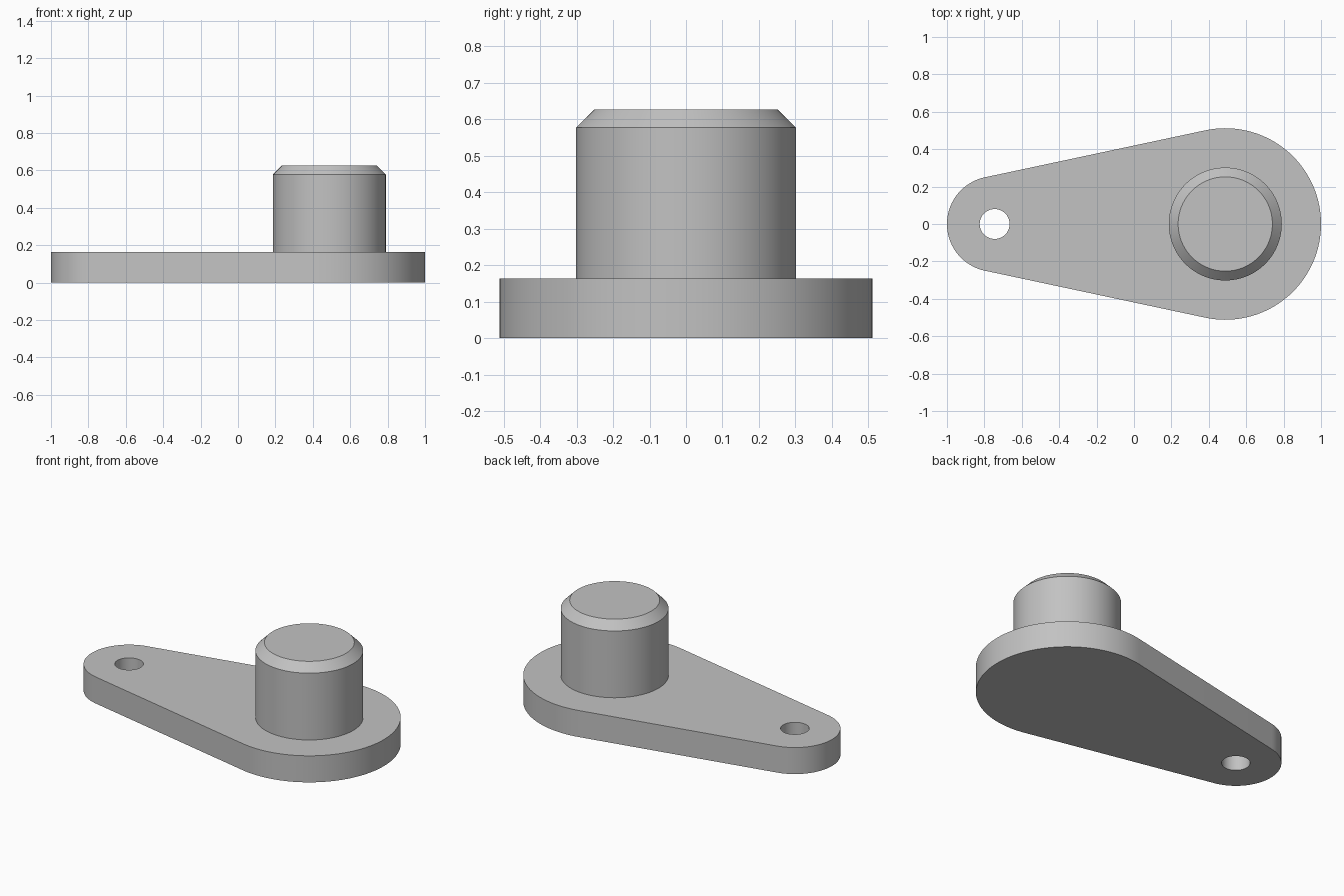
import bpy
import bmesh
from math import acos, cos, sin, pi, radians

if "Cube" in bpy.data.objects:
    bpy.data.objects.remove(bpy.data.objects["Cube"])

PLATE_TOP = 0.164
BIG_X, BIG_R = 0.488, 0.512
SMALL_X, SMALL_R = -0.745, 0.255
HOLE_R = 0.08
PIN_R, PIN_TOP, CHAMFER = 0.302, 0.627, 0.05

grey = bpy.data.materials.new("plain grey")
grey.use_nodes = True
grey.diffuse_color = (0.54, 0.54, 0.54, 1)
grey.node_tree.nodes["Principled BSDF"].inputs["Base Color"].default_value = grey.diffuse_color


def arc(cx, radius, start, end, steps):
    """Points along an arc centred on the x axis."""
    angles = [start + (end - start) * i / steps for i in range(steps + 1)]
    return [(cx + radius * cos(a), radius * sin(a)) for a in angles]


def prism(name, outline, z0, z1):
    """Extrude a closed outline from z0 up to z1."""
    bm = bmesh.new()
    base = bm.faces.new([bm.verts.new((x, y, z0)) for x, y in outline])
    top = bmesh.ops.extrude_face_region(bm, geom=[base], use_keep_orig=True)
    verts = [v for v in top["geom"] if isinstance(v, bmesh.types.BMVert)]
    bmesh.ops.translate(bm, verts=verts, vec=(0, 0, z1 - z0))
    bmesh.ops.recalc_face_normals(bm, faces=bm.faces)
    mesh = bpy.data.meshes.new(name)
    bm.to_mesh(mesh)
    bm.free()
    mesh.materials.append(grey)
    obj = bpy.data.objects.new(name, mesh)
    bpy.context.collection.objects.link(obj)
    return obj


def select_only(obj):
    bpy.ops.object.select_all(action='DESELECT')
    obj.select_set(True)
    bpy.context.view_layer.objects.active = obj


def circle(cx, radius, steps):
    return arc(cx, radius, 0, 2 * pi, steps)[:-1]


# Tapered plate: two arcs joined by their common tangents
tangent = acos((SMALL_R - BIG_R) / (BIG_X - SMALL_X))
outline = arc(BIG_X, BIG_R, -tangent, tangent, 72)
outline += arc(SMALL_X, SMALL_R, tangent, 2 * pi - tangent, 48)
plate = prism("plate", outline, 0, PLATE_TOP)

# Through hole at the narrow end
cutter = prism("hole_cutter", circle(SMALL_X, HOLE_R, 48), -0.1, PLATE_TOP + 0.1)
cutter.hide_render = True
cut = plate.modifiers.new("hole", 'BOOLEAN')
cut.operation = 'DIFFERENCE'
cut.solver = 'EXACT'
cut.object = cutter
select_only(plate)
bpy.ops.object.modifier_apply(modifier=cut.name)
bpy.data.objects.remove(cutter)

# Round pin with a chamfered top rim
pin = prism("pin", circle(BIG_X, PIN_R, 96), PLATE_TOP, PIN_TOP)
bm = bmesh.new()
bm.from_mesh(pin.data)
rim = [e for e in bm.edges if all(v.co.z > PIN_TOP - 0.001 for v in e.verts)]
bmesh.ops.bevel(bm, geom=rim, offset=CHAMFER, segments=1, affect='EDGES')
bm.to_mesh(pin.data)
bm.free()

for part in (plate, pin):
    select_only(part)
    bpy.ops.object.shade_smooth_by_angle(angle=radians(30))
